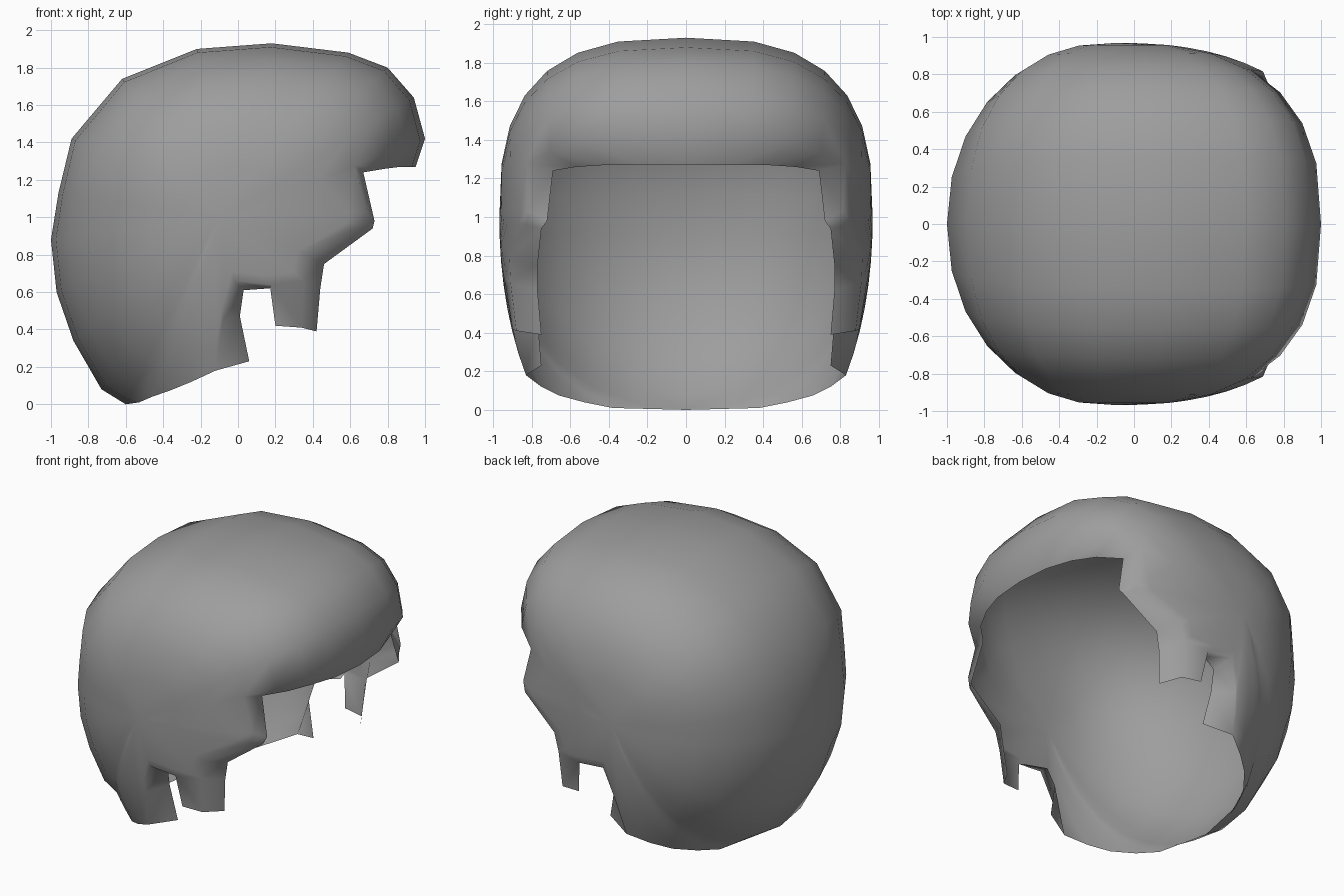
import bpy, bmesh, math

if "Cube" in bpy.data.objects:
    bpy.data.objects.remove(bpy.data.objects["Cube"])

# Half of the shell is a fan of curved ribs from the side of the head to a rim.
POLE_X, POLE_Z, HALF_WIDTH, STEPS = -0.1, 1.0, 0.968, 7

# Centreline silhouette (x, z), brow over the crown down to the nape
crown = [(1.0, 1.42), (0.94, 1.64), (0.8, 1.8), (0.59, 1.88), (0.18, 1.93), (-0.22, 1.9),
         (-0.62, 1.74), (-0.89, 1.42), (-0.96, 1.13), (-1, 0.88),
         (-0.97, 0.6), (-0.88, 0.34), (-0.73, 0.08), (-0.6, 0)]

# Open neck edge (x, y, z)
neck = [(-0.53, 0.38, 0.01), (-0.46, 0.53, 0.04), (-0.36, 0.66, 0.075), (-0.25, 0.75, 0.12)]

# Fold line from the neck up to the cheek; the brow rib continues it
fold = [(-0.12, 0.83, 0.18), (-0.08, 0.905, 0.45), (-0.02, 0.945, 0.66), (0.17, 0.935, 0.64),
        (0.35, 0.91, 0.66), (0.38, 0.915, 0.79), (0.67, 0.825, 0.96), (0.69, 0.815, 1.03)]

# Inward lip following the fold line and then the brow
lip = [(0.06, 0.75, 0.23), (0.01, 0.77, 0.47), (0.03, 0.82, 0.61), (0.17, 0.89, 0.62),
       (0.44, 0.77, 0.62), (0.46, 0.77, 0.75), (0.72, 0.75, 0.94), (0.73, 0.72, 0.98),
       (0.67, 0.69, 1.24), (0.79, 0.57, 1.26), (0.87, 0.42, 1.27), (0.93, 0.24, 1.27),
       (0.95, 0, 1.27)]

# Bottom of the cheek tab: rear corner, fold, inner corner
tab = [(0.2, 0.90, 0.42), (0.34, 0.88, 0.41), (0.42, 0.75, 0.39)]

bm = bmesh.new()
pole = bm.verts.new((POLE_X, HALF_WIDTH, POLE_Z))


def rib(end):
    """Vertices of a superellipse arc from the side pole to a rim point."""
    x, y, z = end
    dx, dz = x - POLE_X, z - POLE_Z
    r = math.hypot(dx, dz)
    n = 2.1 + 0.65 * max(0, dz / r) + 0.28 * max(0, dx / r)
    last = math.acos(min(1, (y / HALF_WIDTH) ** (n / 2)))
    reach = math.sin(last) ** (2 / n)
    points = []
    for i in range(1, STEPS):
        a = last * (i / STEPS) ** 1.1
        s = math.sin(a) ** (2 / n) / reach
        points.append((POLE_X + dx * s, HALF_WIDTH * math.cos(a) ** (2 / n), POLE_Z + dz * s))
    return [bm.verts.new(p) for p in points + [end]]


def strip(a, b):
    """Join two ribs that may have different numbers of points."""
    bm.faces.new((pole, a[0], b[0]))
    i = j = 0
    while i < len(a) - 1 or j < len(b) - 1:
        fi, fj = (i + 1) / max(1, len(a) - 1), (j + 1) / max(1, len(b) - 1)
        if abs(fi - fj) < 1e-6:
            bm.faces.new((a[i], a[i + 1], b[j + 1], b[j]))
            i, j = i + 1, j + 1
        elif fi < fj:
            bm.faces.new((a[i], a[i + 1], b[j]))
            i += 1
        else:
            bm.faces.new((a[i], b[j + 1], b[j]))
            j += 1


# Main shell: crown and nape, then the neck, then the cheek
ribs = [rib(p) for p in [(x, 0, z) for x, z in crown] + neck + fold]
for a, b in zip(ribs, ribs[1:]):
    strip(a, b)
brow = ribs[0]
strip(ribs[-1], brow[:3])

# Inward lip around the front opening, left open above the cheek tab
edge = [r[-1] for r in ribs[-len(fold):]] + brow[2:]
inner = [bm.verts.new(p) for p in lip]
for i in range(len(lip) - 1):
    if i != 3:
        bm.faces.new((edge[i], inner[i], inner[i + 1], edge[i + 1]))

# Cheek tab hanging in front of the ear slot
low = [bm.verts.new(p) for p in tab]
bm.faces.new((edge[3], low[0], low[1], edge[4]))
bm.faces.new((edge[4], low[1], low[2], inner[4]))

# Mirror to the other side, normals outward
geom = bm.verts[:] + bm.edges[:] + bm.faces[:]
bmesh.ops.mirror(bm, geom=geom, axis='Y', merge_dist=0.001)
bmesh.ops.recalc_face_normals(bm, faces=bm.faces)
bm.normal_update()
top = max(bm.faces, key=lambda f: f.calc_center_median().z)
if top.normal.z < 0:
    bmesh.ops.reverse_faces(bm, faces=bm.faces)
for f in bm.faces:
    f.smooth = True

mesh = bpy.data.meshes.new("helmet_shell")
bm.to_mesh(mesh)
bm.free()
shell = bpy.data.objects.new("helmet_shell", mesh)
bpy.context.collection.objects.link(shell)

# Dark grey finish
grey = bpy.data.materials.new("dark_grey")
grey.diffuse_color = (0.34, 0.34, 0.34, 1)
grey.use_nodes = True
grey.node_tree.nodes["Principled BSDF"].inputs["Base Color"].default_value = grey.diffuse_color
mesh.materials.append(grey)
